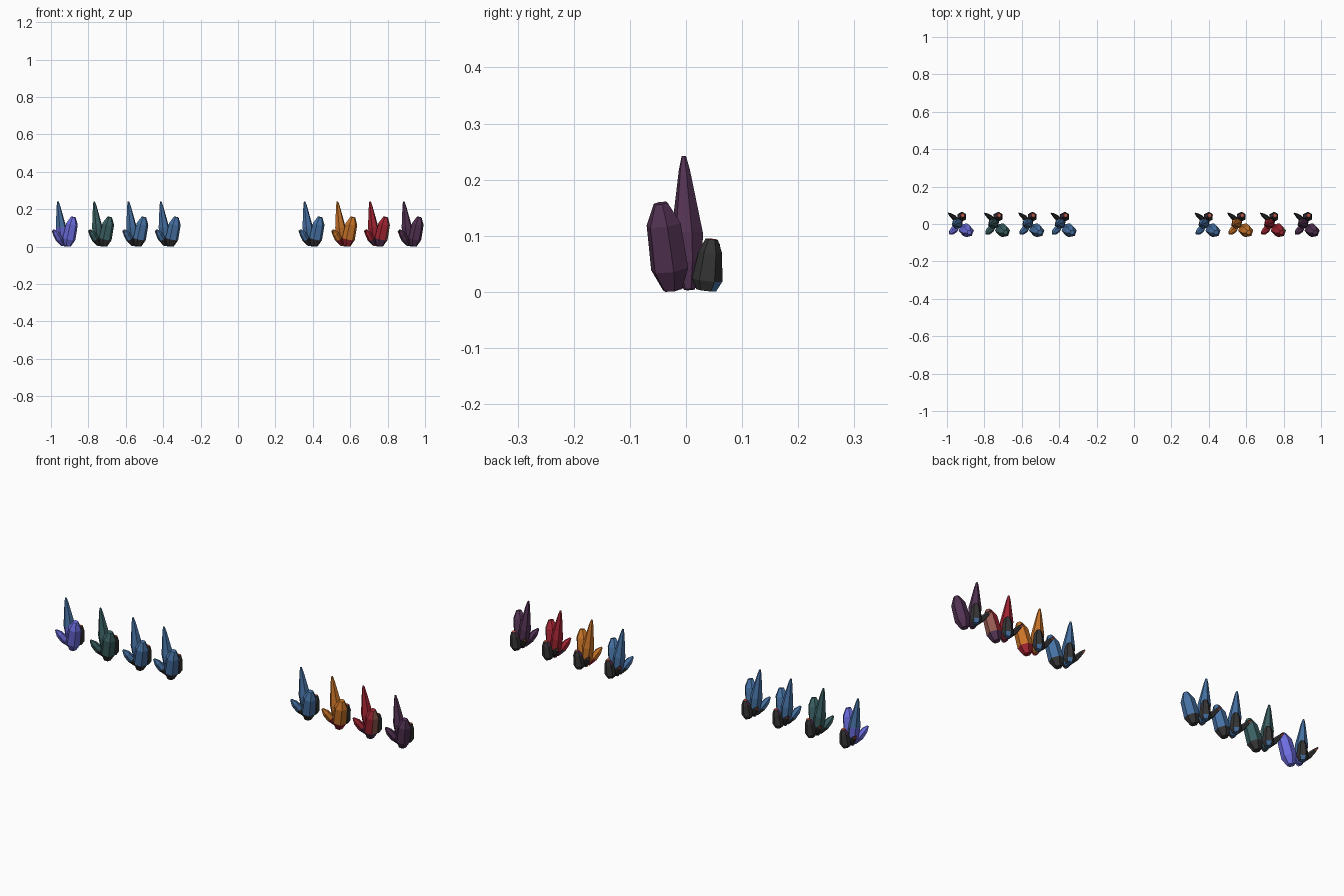
import bpy, bmesh, math
from mathutils import Vector

if "Cube" in bpy.data.objects:
    bpy.data.objects.remove(bpy.data.objects["Cube"])


def material(name, r, g, b):
    m = bpy.data.materials.new(name)
    lin = [((c / 255 + 0.055) / 1.055) ** 2.4 for c in (r, g, b)]
    m.diffuse_color = (*lin, 1)
    m.use_nodes = True
    m.node_tree.nodes["Principled BSDF"].inputs["Base Color"].default_value = m.diffuse_color
    return m


MATS = {n: material(n, *c) for n, c in {
    "violet": (108, 108, 222), "blue": (70, 113, 163), "teal": (58, 95, 97),
    "orange": (200, 115, 40), "red": (160, 36, 50), "plum": (82, 50, 82),
    "charcoal": (52, 52, 52), "rose_brown": (148, 88, 80), "brick": (185, 85, 65),
}.items()}


def crystal(name, x, base, tip, rings, rule, sides=6, spin=0.0):
    """Faceted shard: rings of (fraction along axis, radius); rule gives colour per face."""
    base, tip = Vector(base), Vector(tip)
    axis = tip - base
    q = Vector((0, 0, 1)).rotation_difference(axis.normalized())
    bm = bmesh.new()
    loops = []
    for t, r in rings:
        loop = []
        for i in range(sides):
            a = spin + math.tau * i / sides
            p = base + axis * t + q @ Vector((r * math.cos(a), r * math.sin(a), 0))
            p.z = max(p.z, 0)
            loop.append(bm.verts.new(p))
        loops.append(loop)
    for lo, hi in zip(loops, loops[1:]):
        for i in range(sides):
            j = (i + 1) % sides
            bm.faces.new((lo[i], lo[j], hi[j], hi[i]))
    bm.faces.new(loops[0][::-1])
    bm.faces.new(loops[-1])
    bm.normal_update()
    me = bpy.data.meshes.new(name)
    used = []
    for f in bm.faces:
        colour = rule(f.calc_center_median(), f.normal)
        if colour not in used:
            used.append(colour)
            me.materials.append(MATS[colour])
        f.material_index = used.index(colour)
    bm.to_mesh(me)
    bm.free()
    ob = bpy.data.objects.new(name, me)
    ob.location.x = x
    bpy.context.collection.objects.link(ob)


# cluster centre, spike top, spike bottom, front shard, its right side, its foot
CLUSTERS = [
    (-0.927, "blue", "violet", "violet", "violet", "violet"),
    (-0.733, "teal", "teal", "teal", "teal", "charcoal"),
    (-0.550, "blue", "blue", "blue", "blue", "charcoal"),
    (-0.377, "blue", "blue", "blue", "blue", "charcoal"),
    (0.392, "blue", "blue", "blue", "blue", "charcoal"),
    (0.567, "orange", "orange", "orange", "orange", "red"),
    (0.742, "red", "red", "red", "rose_brown", "plum"),
    (0.922, "plum", "plum", "plum", "plum", "plum"),
]

for n, (x, top, low, front, side, foot) in enumerate(CLUSTERS, 1):
    # tall central spike
    crystal(f"tall_spike_{n}", x, (-0.008, 0.006, 0.004), (-0.036, -0.004, 0.242),
            [(0, 0.010), (0.2, 0.026), (0.42, 0.029), (0.9, 0.010), (1, 0.004)],
            lambda c, d: top if c.z > 0.08 else low, spin=0.3)

    # stout shard leaning front right
    def front_rule(c, d):
        if c.z < 0.05:
            return foot
        return side if d.x > 0.3 and c.z < 0.14 else front
    crystal(f"front_shard_{n}", x, (0.016, -0.024, 0.004), (0.047, -0.045, 0.158),
            [(0, 0.018), (0.24, 0.035), (0.76, 0.032), (1, 0.013)], front_rule, spin=0.2)

    # short dark shard at the back with a brick coloured cap
    def back_rule(c, d):
        if d.z > 0.5:
            return "brick"
        if d.z < -0.5:
            return "blue"
        return "plum" if d.x < -0.6 and c.z > 0.06 else "charcoal"
    crystal(f"back_shard_{n}", x, (0.004, 0.036, 0.003), (0.012, 0.046, 0.094),
            [(0, 0.018), (0.2, 0.027), (0.75, 0.021), (1, 0.011)], back_rule, spin=0.5)

    # small shards leaning out on the left
    crystal(f"front_left_shard_{n}", x, (-0.012, -0.008, 0.01), (-0.058, -0.052, 0.09),
            [(0, 0.010), (0.4, 0.020), (0.75, 0.017), (1, 0.005)],
            lambda c, d: low if c.z > 0.03 else foot)
    crystal(f"back_left_shard_{n}", x, (-0.01, 0.015, 0.012), (-0.066, 0.058, 0.085),
            [(0, 0.008), (0.45, 0.014), (0.8, 0.009), (1, 0.003)],
            lambda c, d: "brick" if d.z < 0.1 and c.z > 0.055 else "charcoal")
